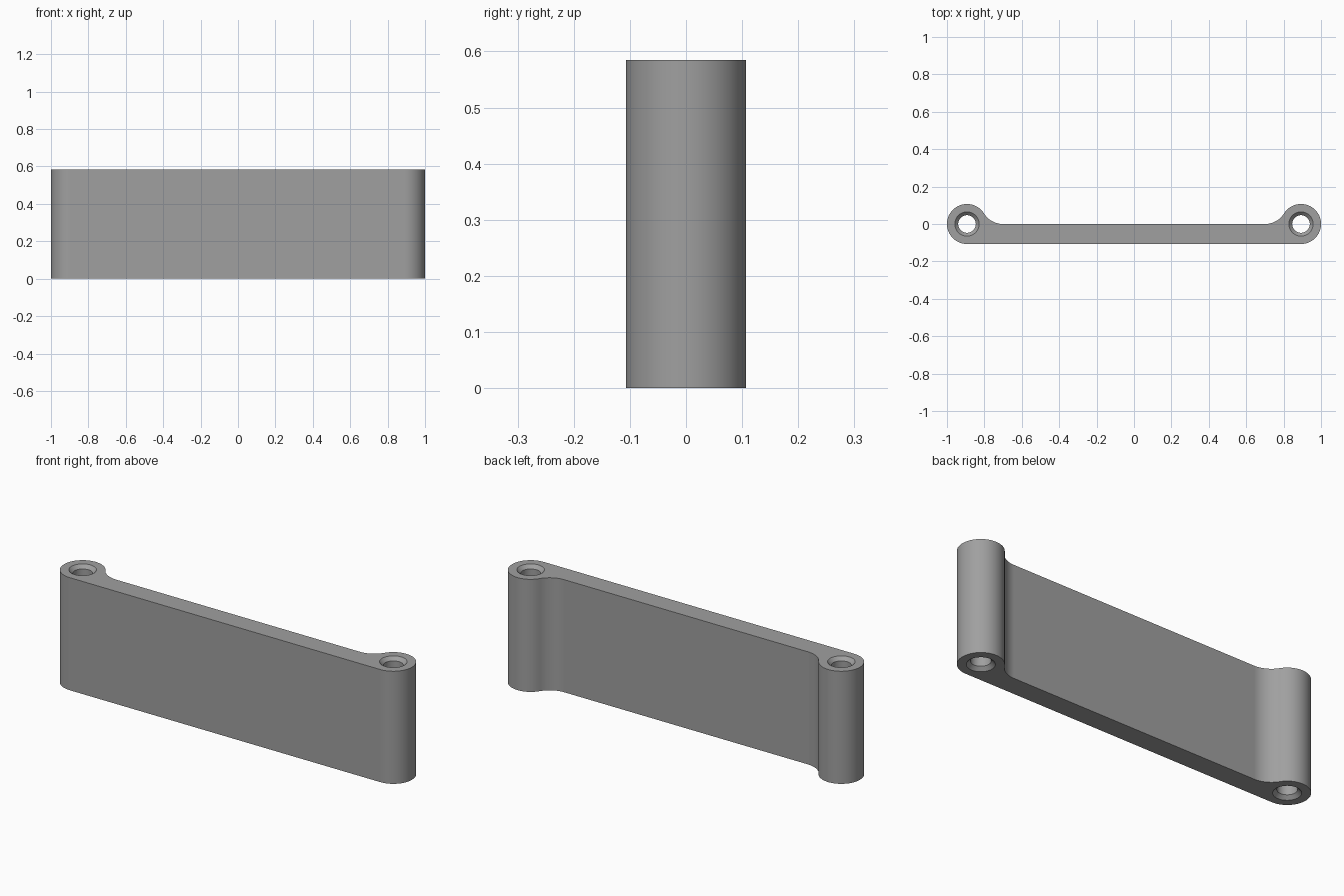
import bpy, bmesh, math

if "Cube" in bpy.data.objects:
    bpy.data.objects.remove(bpy.data.objects["Cube"])

HEIGHT = 0.585
R = 0.107            # end barrel radius
CX = 1.0 - R         # barrel axis
FX = 0.70            # where the fillet meets the flat web
D = CX - FX
FR = (D * D - R * R) / (2 * R)   # fillet tangent to barrel and web
BORE, RIM = 0.047, 0.065         # bore radius, countersink radius

metal = bpy.data.materials.new("grey metal")
metal.diffuse_color = (0.35, 0.35, 0.35, 1)
metal.use_nodes = True
metal.node_tree.nodes["Principled BSDF"].inputs["Base Color"].default_value = metal.diffuse_color


def arc(cx, cy, r, a0, a1, n):
    return [(cx + r * math.cos(a0 + (a1 - a0) * i / n),
             cy + r * math.sin(a0 + (a1 - a0) * i / n)) for i in range(n + 1)]


def make_object(name, bm):
    bmesh.ops.recalc_face_normals(bm, faces=bm.faces)
    mesh = bpy.data.meshes.new(name)
    bm.to_mesh(mesh)
    bm.free()
    mesh.materials.append(metal)
    obj = bpy.data.objects.new(name, mesh)
    bpy.context.collection.objects.link(obj)
    return obj


# Link body: flat web with a round barrel at each end, extruded upwards
tangent = math.atan2(FR, -D)
half = arc(CX, 0, R, -math.pi / 2, tangent, 56)
half += arc(FX, FR, FR, tangent - math.pi, -math.pi / 2, 14)[1:]
outline = half + [(-x, y) for x, y in reversed(half)]
bm = bmesh.new()
base = bm.faces.new([bm.verts.new((x, y, 0)) for x, y in outline])
top = bmesh.ops.extrude_face_region(bm, geom=[base], use_keep_orig=True)
bmesh.ops.translate(bm, vec=(0, 0, HEIGHT),
                    verts=[v for v in top["geom"] if isinstance(v, bmesh.types.BMVert)])
link = make_object("link_plate", bm)


# Pin holes: straight bore, countersunk at both mouths
def pin_hole(cx, n=64):
    c, e = RIM - BORE, 0.01
    profile = [(RIM + e, -e), (BORE, c), (BORE, HEIGHT - c), (RIM + e, HEIGHT + e)]
    bm = bmesh.new()
    rings = [[bm.verts.new((cx + r * math.cos(2 * math.pi * i / n),
                            r * math.sin(2 * math.pi * i / n), z)) for i in range(n)]
             for r, z in profile]
    for a, b in zip(rings, rings[1:]):
        for i in range(n):
            j = (i + 1) % n
            bm.faces.new((a[i], a[j], b[j], b[i]))
    bm.faces.new(rings[0])
    bm.faces.new(rings[-1])
    return make_object("pin_hole_cutter", bm)


bpy.context.view_layer.objects.active = link
for cx in (-CX, CX):
    cutter = pin_hole(cx)
    cut = link.modifiers.new("pin_hole", 'BOOLEAN')
    cut.operation = 'DIFFERENCE'
    cut.solver = 'EXACT'
    cut.object = cutter
    bpy.ops.object.modifier_apply(modifier=cut.name)
    bpy.data.objects.remove(cutter)

# Smooth barrels and fillets, crisp rims, flat web
link.select_set(True)
bpy.ops.object.shade_smooth_by_angle(angle=math.radians(30))
weighted = link.modifiers.new("flat_web", 'WEIGHTED_NORMAL')
weighted.keep_sharp = True
